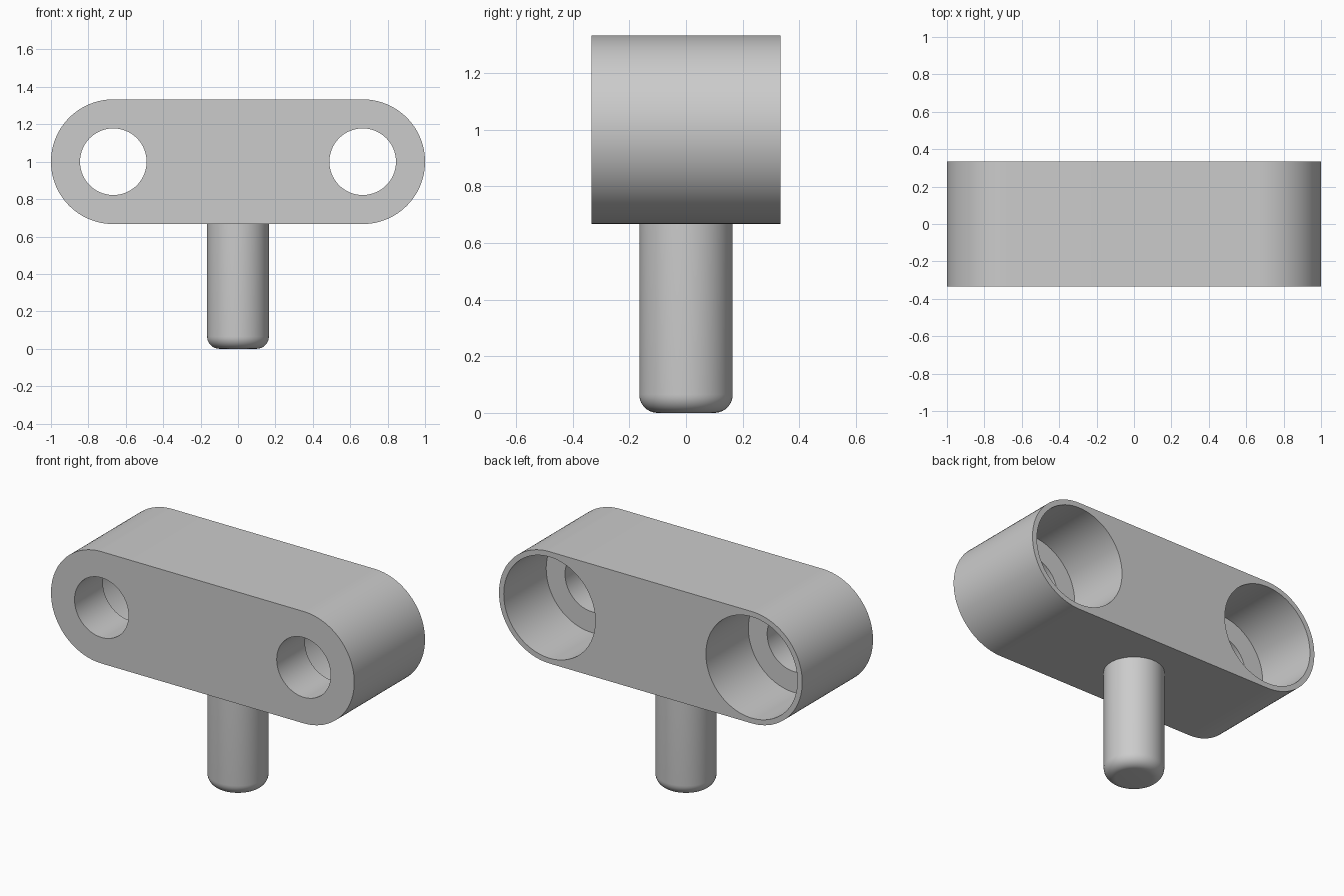
import bpy, bmesh
from math import pi, cos, sin, radians
from mathutils import Matrix

if "Cube" in bpy.data.objects:
    bpy.data.objects.remove(bpy.data.objects["Cube"])

R = 1 / 3            # half height and half depth of the body
CX, CZ = 2 / 3, 1.0  # end centres of the body
HOLE, BORE, BORE_DEPTH = 0.178, 0.302, 0.40
PEG, FILLET = 0.165, 0.065

grey = bpy.data.materials.new("light grey")
grey.use_nodes = True
grey.diffuse_color = (0.6, 0.6, 0.6, 1)
grey.node_tree.nodes["Principled BSDF"].inputs["Base Color"].default_value = grey.diffuse_color


def add_object(name, bm):
    bmesh.ops.recalc_face_normals(bm, faces=bm.faces)
    mesh = bpy.data.meshes.new(name)
    bm.to_mesh(mesh)
    bm.free()
    mesh.materials.append(grey)
    obj = bpy.data.objects.new(name, mesh)
    bpy.context.collection.objects.link(obj)
    return obj


def revolve(name, profile, steps=96):
    """Closed solid of revolution about z from (radius, z) pairs."""
    bm = bmesh.new()
    rings = [[bm.verts.new((r * cos(2 * pi * i / steps), r * sin(2 * pi * i / steps), z))
              for i in range(steps)] for r, z in profile]
    for a, b in zip(rings, rings[1:]):
        for i in range(steps):
            j = (i + 1) % steps
            bm.faces.new((a[i], a[j], b[j], b[i]))
    bm.faces.new(rings[0])
    bm.faces.new(rings[-1])
    return add_object(name, bm)


def shade(obj):
    bpy.ops.object.select_all(action='DESELECT')
    obj.select_set(True)
    bpy.context.view_layer.objects.active = obj
    bpy.ops.object.shade_smooth_by_angle(angle=radians(30))


# Body: rounded-end bar extruded front to back
bm = bmesh.new()
outline = []
for side, start in ((1, -pi / 2), (-1, pi / 2)):
    for i in range(49):
        a = start + pi * i / 48
        outline.append(bm.verts.new((side * CX + R * cos(a), -R, CZ + R * sin(a))))
front = bm.faces.new(outline)
ext = bmesh.ops.extrude_face_region(bm, geom=[front], use_keep_orig=True)
bmesh.ops.translate(bm, vec=(0, 2 * R, 0),
                    verts=[v for v in ext["geom"] if isinstance(v, bmesh.types.BMVert)])
body = add_object("body", bm)

# Stepped holes: narrow at the front, wide counterbore from the back
floor = R - BORE_DEPTH
for side, label in ((1, "left"), (-1, "right")):
    cutter = revolve(label + "_hole_cutter",
                     [(HOLE, -R - 0.1), (HOLE, floor), (BORE, floor), (BORE, R + 0.1)])
    cutter.data.transform(Matrix.Translation((side * CX, 0, CZ)) @ Matrix.Rotation(-pi / 2, 4, 'X'))
    cutter.hide_render = True
    mod = body.modifiers.new(label + "_hole", 'BOOLEAN')
    mod.operation = 'DIFFERENCE'
    mod.solver = 'EXACT'
    mod.object = cutter
    bpy.context.view_layer.objects.active = body
    bpy.ops.object.modifier_apply(modifier=mod.name)
    bpy.data.objects.remove(cutter)
shade(body)

# Peg: round post with a filleted bottom edge
profile = [(PEG - FILLET + FILLET * sin(a), FILLET - FILLET * cos(a))
           for a in (pi / 2 * i / 10 for i in range(11))]
peg = revolve("peg", profile + [(PEG, CZ - R)])
shade(peg)
